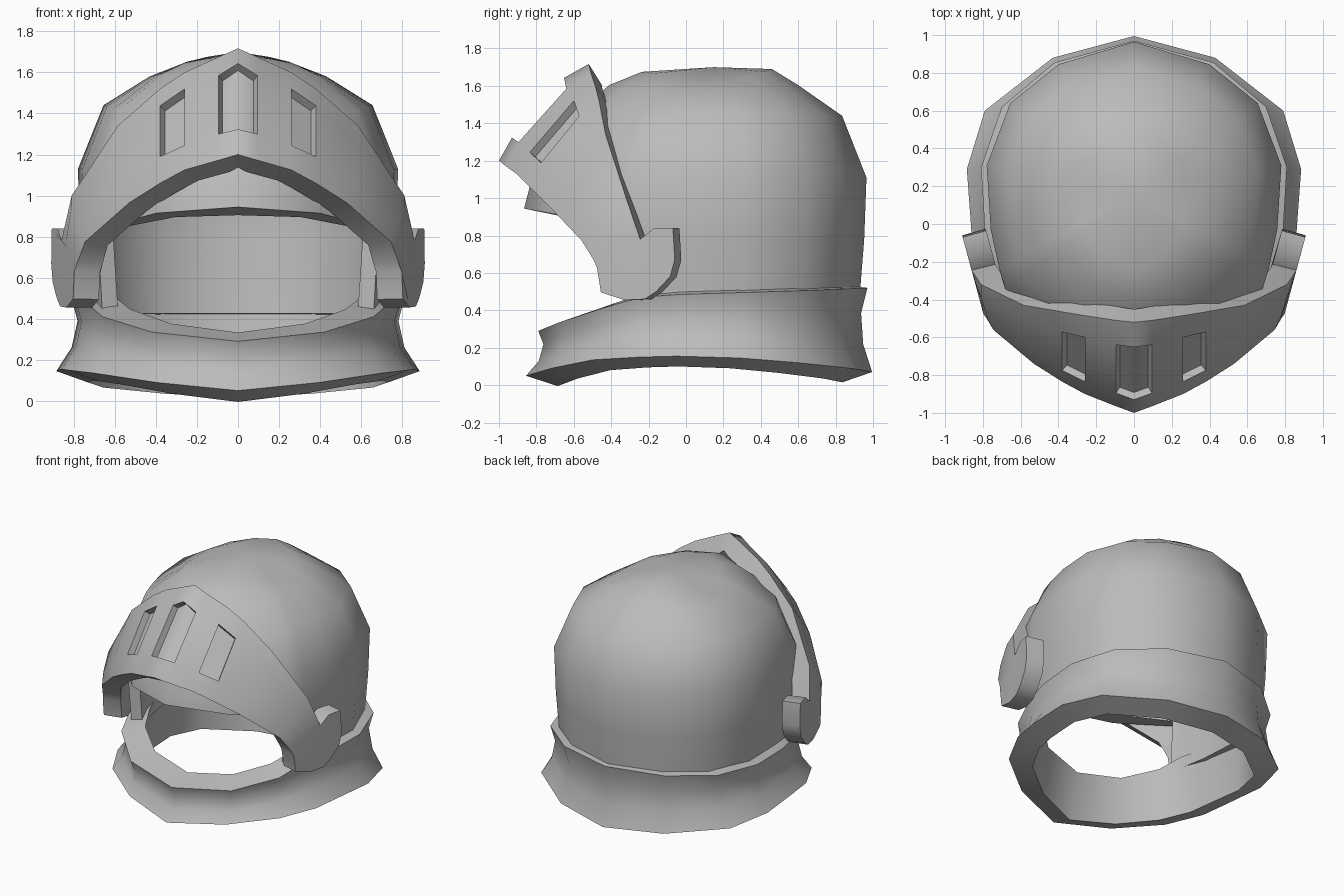
import bpy
import bmesh
from mathutils import Vector

default_cube = bpy.data.objects.get("Cube")
if default_cube:
    bpy.data.objects.remove(default_cube, do_unlink=True)

steel = bpy.data.materials.new("steel_grey")
steel.use_nodes = True
steel.diffuse_color = (0.5, 0.5, 0.5, 1)
steel.node_tree.nodes["Principled BSDF"].inputs["Base Color"].default_value = (0.5, 0.5, 0.5, 1)


def flip(point):
    return Vector((-point[0], *point[1:]))


def full_ring(half):
    """Complete a back-to-front half outline with its mirror image."""
    half = [Vector(p) for p in half]
    return half + [flip(p) for p in half[-2:0:-1]]


def thicken(bm, thickness, front_extra=0):
    """Turn an open sheet into a solid wall, growing inwards, optionally thicker at the front."""
    bmesh.ops.recalc_face_normals(bm, faces=bm.faces[:])
    middle = Vector((0, 0, 0.9))
    if sum(f.normal.dot(f.calc_center_median() - middle) for f in bm.faces) < 0:
        bmesh.ops.reverse_faces(bm, faces=bm.faces[:])
    bm.normal_update()
    outer_faces = bm.faces[:]
    rim = [e for e in bm.edges if e.is_boundary]
    inner = {}
    for v in bm.verts[:]:
        depth = thickness + front_extra * max(0, -v.co.y - .4)
        inner[v] = bm.verts.new(v.co - v.normal * depth)
    for f in outer_faces:
        bm.faces.new([inner[v] for v in reversed(f.verts)])
    for e in rim:
        a, b = e.verts
        bm.faces.new((a, b, inner[b], inner[a]))
    bmesh.ops.recalc_face_normals(bm, faces=bm.faces[:])


def finish(bm, name):
    mesh = bpy.data.meshes.new(name)
    bm.to_mesh(mesh)
    bm.free()
    mesh.materials.append(steel)
    obj = bpy.data.objects.new(name, mesh)
    bpy.context.collection.objects.link(obj)
    bpy.ops.object.select_all(action='DESELECT')
    obj.select_set(True)
    bpy.context.view_layer.objects.active = obj
    bpy.ops.object.shade_smooth_by_angle(angle=1.05)


# Skull: rings scaled from one plan outline, with the face left open
plan = full_ring([(0, .965), (.4, .845), (.655, .64), (.78, .31), (.76, -.03),
                  (.72, -.24), (.69, -.35), (.4, -.7), (0, -.866)])
hub = Vector((0, .15))
# scale, front scale, height at side, back and front
levels = [(.95, .97, .42, .42, .42),
          (.985, 1, .78, .78, .944),
          (1, .96, 1.13, 1.11, 1.1),
          (.84, .84, 1.44, 1.44, 1.36),
          (.55, .55, 1.58, 1.605, 1.605),
          (.38, .38, 1.63, 1.69, 1.675)]
bm = bmesh.new()
rings = []
for scale, front_scale, side_z, back_z, front_z in levels:
    ring = []
    for p in plan:
        arm = p - hub
        c = arm.normalized().y
        s, end_z = (scale, back_z) if c > 0 else (scale + (front_scale - scale) * c * c, front_z)
        xy = hub + arm * s
        ring.append(bm.verts.new((xy.x, xy.y, side_z + (end_z - side_z) * c * c)))
    rings.append(ring)
count = len(plan)
face_opening = range(6, 10)
for r in range(len(rings) - 1):
    for i in range(count):
        if r == 0 and i in face_opening:
            continue
        j = (i + 1) % count
        bm.faces.new((rings[r][i], rings[r][j], rings[r + 1][j], rings[r + 1][i]))
crown = bm.verts.new((0, hub.y, 1.7))
for i in range(count):
    bm.faces.new((rings[-1][i], rings[-1][(i + 1) % count], crown))
for v in [v for v in bm.verts if not v.link_faces]:
    bm.verts.remove(v)
thicken(bm, .08, .25)
finish(bm, "skull")

# Collar: closed loft with a flared foot, a waist and a top rim
foot = full_ring([(0, .995, .07), (.43, .88, .09), (.79, .6, .12), (.885, .29, .145),
                  (.86, -.05, .155), (.83, -.25, .15), (.7, -.5, .135),
                  (.4, -.72, .09), (0, -.855, .05)])
rim = full_ring([(0, .97, .52), (.42, .855, .515), (.7, .62, .505), (.81, .3, .495),
                 (.79, -.03, .485), (.73, -.25, .47), (.66, -.45, .41),
                 (.42, -.68, .335), (0, -.79, .29)])


def scaled(p, s, z):
    return Vector((p.x * s, p.y * s, z))


waist = [scaled(t, .965, t.z * .7 + b.z * .3) for t, b in zip(rim, foot)]
flare = [scaled(w, .985, 0).lerp(scaled(b, 1, 0), .35) + Vector((0, 0, t.z * .33 + b.z * .67))
         for w, b, t in zip(waist, foot, rim)]
# The rim rises inwards and widens towards the back, where it meets the skull wall
rim_inner = [scaled(t, .84 + .1 * t.y, t.z + .027 - .02 * t.y) for t in rim]
foot_inner = [scaled(b, .82 + .02 * b.y, b.z - .055) for b in foot]
bm = bmesh.new()
loops = [[bm.verts.new(p) for p in row]
         for row in (foot, flare, waist, rim, rim_inner, foot_inner)]
for r, row in enumerate(loops):
    above = loops[(r + 1) % len(loops)]
    for i in range(count):
        j = (i + 1) % count
        bm.faces.new((row[i], row[j], above[j], above[i]))
bmesh.ops.recalc_face_normals(bm, faces=bm.faces[:])
finish(bm, "collar")

# Visor: columns from the centre ridge to the cheek, each from lower to upper edge
columns = [
    [(0, -1, 1.2), (0, -.93, 1.323), (0, -.652, 1.643), (0, -.52, 1.717)],
    [(.095, -.965, 1.172), (.095, -.895, 1.3), (.095, -.64, 1.585), (.095, -.51, 1.675)],
    [(.26, -.9, 1.125), (.26, -.835, 1.245), (.26, -.6, 1.52), (.26, -.485, 1.6)],
    [(.38, -.835, 1.06), (.38, -.775, 1.19), (.38, -.572, 1.437), (.38, -.465, 1.52)],
    [(.53, -.74, .965), (.57, -.66, 1.06), (.6, -.5, 1.24), (.585, -.43, 1.34)],
    [(.745, -.56, .775), (.775, -.5, .85), (.81, -.39, .95), (.81, -.32, 1)],
    [(.78, -.5, .68), (.81, -.4, .72), (.84, -.31, .76), (.86, -.245, .78)],
]
# Pivot plate outline (y, z), lying on a slanted plane
pivot = [(-.17, .84), (-.07, .84), (-.06, .67), (-.085, .58), (-.16, .5),
         (-.22, .46), (-.33, .455), (-.455, .496), (-.476, .63)]
bm = bmesh.new()
sheet = [[flip(p) for p in col] for col in columns[:0:-1]] + columns
grid = [[bm.verts.new(p) for p in col] for col in sheet]
slot_columns = (3, 5, 6, 8)
slots = []
for i in range(len(grid) - 1):
    for r in range(3):
        face = bm.faces.new((grid[i][r], grid[i + 1][r], grid[i + 1][r + 1], grid[i][r + 1]))
        if r == 1 and i in slot_columns:
            slots.append(face)
for side, col in ((-1, grid[0]), (1, grid[-1])):
    plate = col + [bm.verts.new((side * (.926 + .27 * y), y, z)) for y, z in pivot]
    bm.faces.new(plate if side < 0 else plate[::-1])
thicken(bm, .13)
# Recessed sight slots
bmesh.ops.inset_region(bm, faces=slots, thickness=.001, depth=-.045, use_even_offset=True)
finish(bm, "visor")
